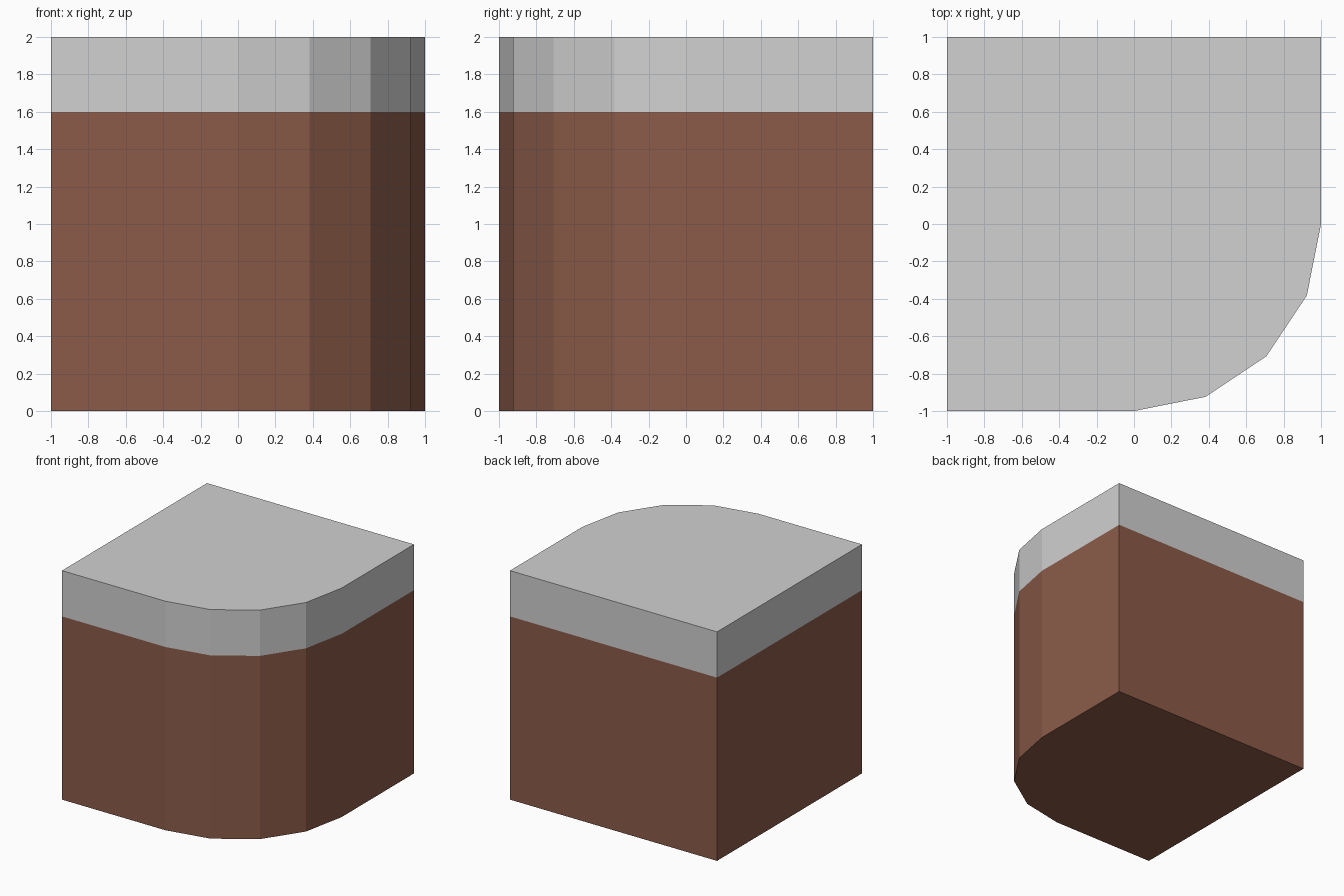
import bpy, bmesh
from math import sin, cos, pi

if "Cube" in bpy.data.objects:
    bpy.data.objects.remove(bpy.data.objects["Cube"])

CUT_Z, TOP_Z = 1.6, 2.0


def material(name, rgb):
    m = bpy.data.materials.new(name)
    m.diffuse_color = (*rgb, 1)
    m.use_nodes = True
    m.node_tree.nodes["Principled BSDF"].inputs["Base Color"].default_value = m.diffuse_color
    return m


# Footprint: square with one quarter-round corner (front right), four flat sides
arc = [(sin(i * pi / 8), -cos(i * pi / 8)) for i in range(5)]
footprint = [(-1, 1), (-1, -1), *arc, (1, 1)]

# Block: footprint raised to the colour line, then to the top
bm = bmesh.new()
rings = [[bm.verts.new((x, y, z)) for x, y in footprint] for z in (0, CUT_Z, TOP_Z)]
n = len(footprint)
bm.faces.new(rings[0][::-1])
bm.faces.new(rings[-1])
for low, high in zip(rings, rings[1:]):
    for i in range(n):
        j = (i + 1) % n
        bm.faces.new((low[i], low[j], high[j], high[i]))

# Grey cap above the line, brown soil below
for f in bm.faces:
    f.material_index = int(f.calc_center_median().z > CUT_Z)
bmesh.ops.recalc_face_normals(bm, faces=bm.faces[:])

mesh = bpy.data.meshes.new("rounded_ground_block")
bm.to_mesh(mesh)
bm.free()
mesh.materials.append(material("brown earth", (0.26, 0.105, 0.066)))
mesh.materials.append(material("light grey", (0.635, 0.635, 0.635)))
block = bpy.data.objects.new("rounded_ground_block", mesh)
bpy.context.collection.objects.link(block)
